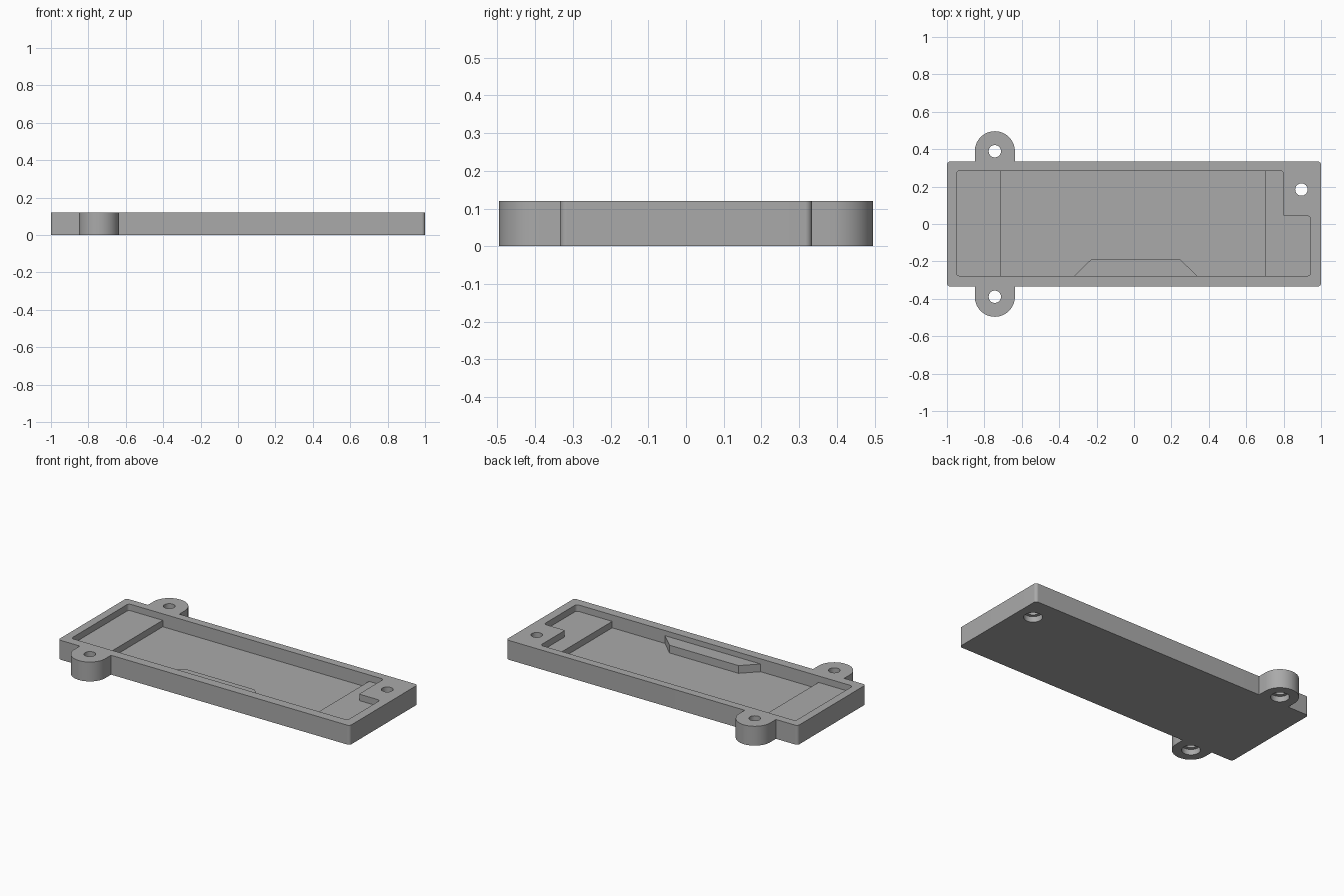
import bpy
import bmesh
import math
from mathutils import Vector

cube = bpy.data.objects.get("Cube")
if cube:
    bpy.data.objects.remove(cube, do_unlink=True)

HEIGHT = 0.12
FLOOR = 0.04
SHELF = 0.08
CORNER = 0.018
EAR_X, EAR_Y, EAR_R = -0.744, 0.389, 0.107

grey = bpy.data.materials.new("plain_grey")
grey.use_nodes = True
color = (0.4, 0.4, 0.4, 1)
grey.diffuse_color = color
grey.node_tree.nodes["Principled BSDF"].inputs["Base Color"].default_value = color


def rounded(points, steps=8):
    """Fillet each (x, y, radius) corner of a closed outline."""
    result = []
    for i, (x, y, r) in enumerate(points):
        p = Vector((x, y))
        a = (Vector(points[i - 1][:2]) - p).normalized()
        b = (Vector(points[(i + 1) % len(points)][:2]) - p).normalized()
        if r == 0:
            result.append(p)
            continue
        half = a.angle(b) / 2
        center = p + (a + b).normalized() * (r / math.sin(half))
        start = p + a * (r / math.tan(half)) - center
        end = p + b * (r / math.tan(half)) - center
        sweep = end.angle_signed(start)
        for k in range(steps + 1):
            t = sweep * k / steps
            c, s = math.cos(t), math.sin(t)
            result.append(center + Vector((start.x * c - start.y * s,
                                           start.x * s + start.y * c)))
    return result


def prism(name, outline, z0, z1):
    """Extrude a flat outline between two heights."""
    bm = bmesh.new()
    face = bm.faces.new([bm.verts.new((p[0], p[1], z0)) for p in outline])
    ext = bmesh.ops.extrude_face_region(bm, geom=[face])
    verts = [g for g in ext["geom"] if isinstance(g, bmesh.types.BMVert)]
    bmesh.ops.translate(bm, verts=verts, vec=(0, 0, z1 - z0))
    bmesh.ops.remove_doubles(bm, verts=bm.verts, dist=1e-5)
    bmesh.ops.recalc_face_normals(bm, faces=bm.faces)
    mesh = bpy.data.meshes.new(name)
    bm.to_mesh(mesh)
    bm.free()
    mesh.materials.append(grey)
    obj = bpy.data.objects.new(name, mesh)
    bpy.context.collection.objects.link(obj)
    return obj


def disc(x, y, r, n=40):
    return [(x + r * math.cos(math.tau * k / n), y + r * math.sin(math.tau * k / n))
            for k in range(n)]


def combine(target, tool, operation):
    """Apply a boolean and discard the tool."""
    bpy.context.view_layer.objects.active = target
    mod = target.modifiers.new("combine", "BOOLEAN")
    mod.object = tool
    mod.operation = operation
    mod.solver = "EXACT"
    bpy.ops.object.modifier_apply(modifier=mod.name)
    bpy.data.objects.remove(tool, do_unlink=True)


# Tray body with a screw ear on each long side
W, D = 1.0, 0.334
left, right, tip = EAR_X - EAR_R, EAR_X + EAR_R, EAR_Y + EAR_R
front = [(-W, -D, CORNER), (left, -D, 0), (left, -tip, EAR_R - 1e-4),
         (right, -tip, EAR_R - 1e-4), (right, -D, 0), (W, -D, CORNER)]
back = [(x, -y, r) for x, y, r in reversed(front)]
tray = prism("tray", rounded(front + back, 16), 0, HEIGHT)

# Shallow pocket, leaving a solid block around the corner screw
pocket = [(-0.95, -0.277, CORNER), (0.945, -0.277, CORNER), (0.945, 0.043, CORNER),
          (0.80, 0.043, 0.006), (0.80, 0.284, CORNER), (-0.95, 0.284, CORNER)]
combine(tray, prism("pocket_cutter", rounded(pocket), SHELF, 0.2), "DIFFERENCE")

# Deep bay between the two end shelves
bay = [(-0.715, -0.277), (0.70, -0.277), (0.70, 0.284), (-0.715, 0.284)]
combine(tray, prism("bay_cutter", bay, FLOOR, 0.15), "DIFFERENCE")

# Tapered support block against the front wall
block = [(-0.33, -0.29), (0.35, -0.29), (0.338, -0.277), (0.245, -0.188),
         (-0.228, -0.188), (-0.318, -0.277)]
combine(tray, prism("support_block", block, FLOOR - 0.01, 0.088), "UNION")

# Screw holes with recesses underneath
for x, y in [(EAR_X, -EAR_Y), (EAR_X, EAR_Y), (0.895, 0.184)]:
    combine(tray, prism("hole_cutter", disc(x, y, 0.033), -0.1, 0.2), "DIFFERENCE")
    combine(tray, prism("recess_cutter", disc(x, y, 0.053), -0.1, 0.035), "DIFFERENCE")

# Smooth the round walls, keep the edges crisp
bpy.ops.object.select_all(action="DESELECT")
tray.select_set(True)
bpy.context.view_layer.objects.active = tray
bpy.ops.object.shade_smooth_by_angle(angle=math.radians(30))
